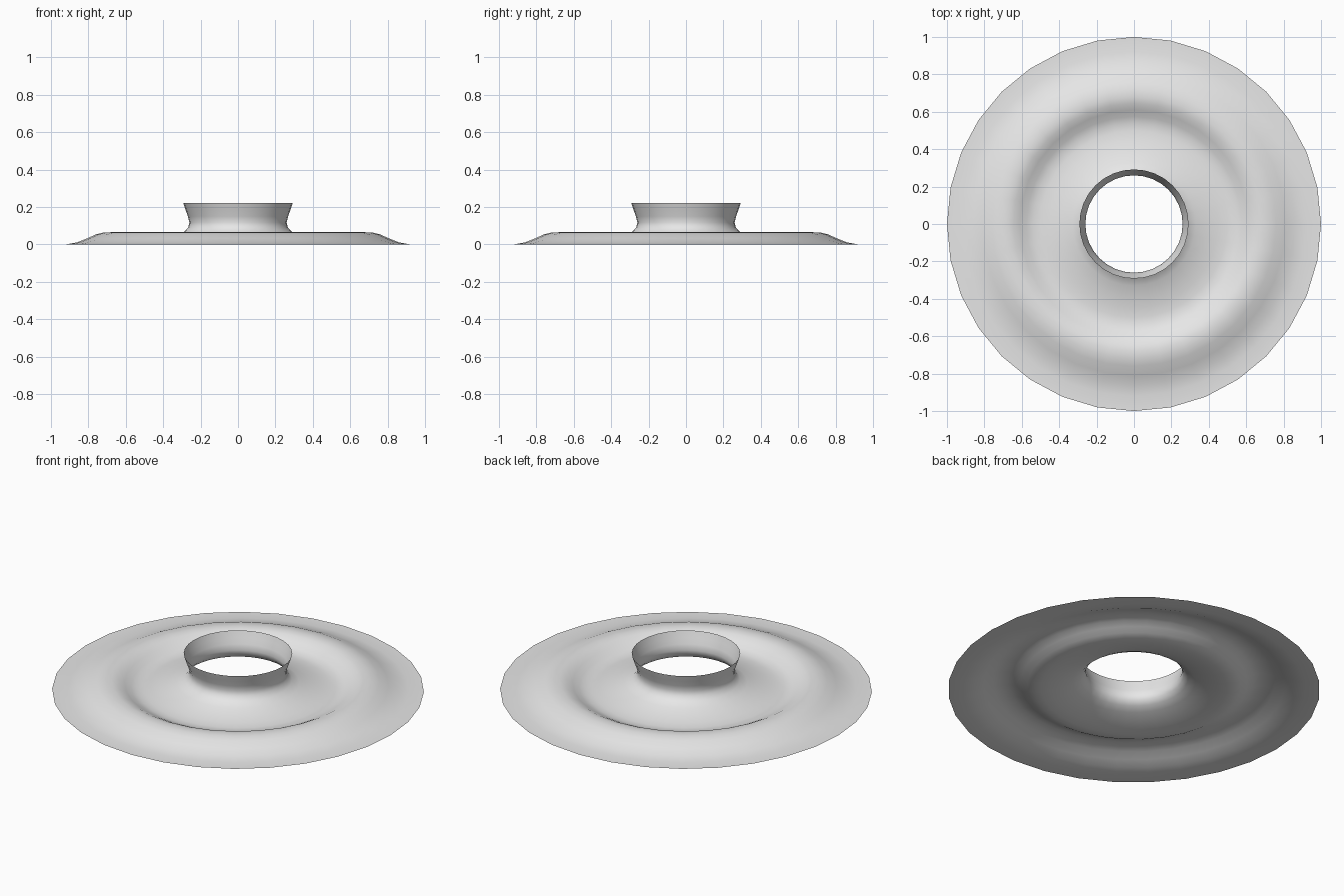
import bpy, bmesh, math
from mathutils import Vector

if "Cube" in bpy.data.objects:
    bpy.data.objects.remove(bpy.data.objects["Cube"], do_unlink=True)

SEGMENTS = 32

# Plain grey finish
grey = bpy.data.materials.new("light_grey")
grey.use_nodes = True
colour = (0.8, 0.8, 0.8, 1)
grey.diffuse_color = colour
grey.node_tree.nodes["Principled BSDF"].inputs["Base Color"].default_value = colour

# Half section (radius, height): flat rim, raised ring, trough, flared collar
profile = [(1, 0), (0.92, 0), (0.86, 0.011), (0.81, 0.031), (0.76, 0.053),
           (0.72, 0.063), (0.68, 0.065), (0.645, 0.058), (0.61, 0.041),
           (0.575, 0.022), (0.54, 0.011), (0.50, 0.01), (0.45, 0.016),
           (0.39, 0.029), (0.33, 0.048), (0.29, 0.066), (0.267, 0.09),
           (0.26, 0.117), (0.268, 0.15), (0.28, 0.183), (0.292, 0.22)]

# Revolve the section into one open sheet
bm = bmesh.new()
verts = [bm.verts.new((r, 0, z)) for r, z in profile]
edges = [bm.edges.new(pair) for pair in zip(verts, verts[1:])]
bmesh.ops.spin(bm, geom=verts + edges, cent=(0, 0, 0), axis=(0, 0, 1),
               angle=math.tau, steps=SEGMENTS)
bmesh.ops.remove_doubles(bm, verts=bm.verts, dist=0.0005)
bm.normal_update()

# Keep the sheet facing up and outward
if sum((f.normal.z for f in bm.faces)) < 0:
    bmesh.ops.reverse_faces(bm, faces=bm.faces)
for face in bm.faces:
    face.smooth = True

mesh = bpy.data.meshes.new("flared_disc")
bm.to_mesh(mesh)
bm.free()
mesh.materials.append(grey)
disc = bpy.data.objects.new("flared_disc", mesh)
bpy.context.collection.objects.link(disc)
